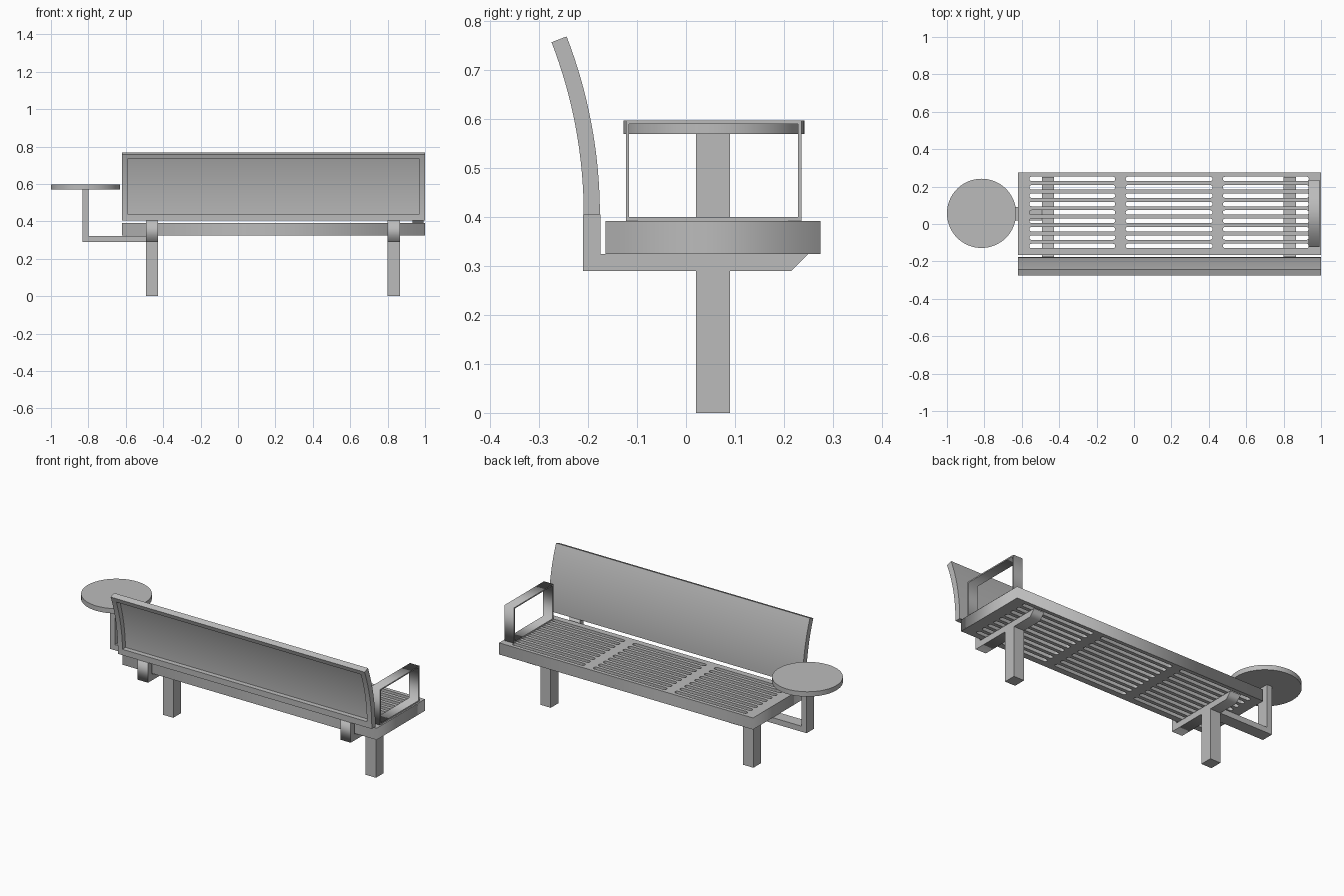
import bpy, bmesh
from math import sin, cos, pi
from mathutils import Matrix

cube = bpy.data.objects.get("Cube")
if cube:
    bpy.data.objects.remove(cube, do_unlink=True)

GREY = (0.5, 0.5, 0.5, 1)
metal = bpy.data.materials.new("grey_metal")
metal.use_nodes = True
metal.diffuse_color = GREY
metal.node_tree.nodes["Principled BSDF"].inputs["Base Color"].default_value = GREY

# Turns a local (x, y, z) into world (y, z, x), for side profiles
SIDEWAYS = Matrix(((0, 0, 1, 0), (1, 0, 0, 0), (0, 1, 0, 0), (0, 0, 0, 1)))


def finish(name, bm, smooth=False):
    """Store a bmesh as a named object."""
    mesh = bpy.data.meshes.new(name)
    bmesh.ops.recalc_face_normals(bm, faces=bm.faces)
    bm.to_mesh(mesh)
    bm.free()
    mesh.materials.append(metal)
    obj = bpy.data.objects.new(name, mesh)
    bpy.context.collection.objects.link(obj)
    if smooth:
        bpy.ops.object.select_all(action='DESELECT')
        obj.select_set(True)
        bpy.context.view_layer.objects.active = obj
        bpy.ops.object.shade_smooth_by_angle()
    return obj


def rect(x0, x1, y0, y1):
    return [(x0, y0), (x1, y0), (x1, y1), (x0, y1)]


def box(name, x0, x1, y0, y1, z0, z1):
    bm = bmesh.new()
    size = Matrix.Diagonal((x1 - x0, y1 - y0, z1 - z0, 1))
    centre = Matrix.Translation(((x0 + x1) / 2, (y0 + y1) / 2, (z0 + z1) / 2))
    bmesh.ops.create_cube(bm, size=1, matrix=centre @ size)
    return finish(name, bm)


def plate(name, loops, lo, hi, sideways=False):
    """Extrude an outline with holes from lo to hi."""
    curve = bpy.data.curves.new(name, 'CURVE')
    curve.dimensions = '2D'
    curve.fill_mode = 'BOTH'
    curve.extrude = (hi - lo) / 2
    for loop in loops:
        spline = curve.splines.new('POLY')
        spline.points.add(len(loop) - 1)
        spline.use_cyclic_u = True
        for point, (a, b) in zip(spline.points, loop):
            point.co = (a, b, 0, 1)
    temp = bpy.data.objects.new(name + "_outline", curve)
    bpy.context.collection.objects.link(temp)
    deps = bpy.context.evaluated_depsgraph_get()
    bm = bmesh.new()
    bm.from_mesh(temp.evaluated_get(deps).to_mesh())
    bpy.data.objects.remove(temp, do_unlink=True)
    bmesh.ops.remove_doubles(bm, verts=bm.verts, dist=0.0001)
    bm.transform(Matrix.Translation((0, 0, (lo + hi) / 2)))
    if sideways:
        bm.transform(SIDEWAYS)
    return finish(name, bm)


def slot(x0, x1, y, r=0.012, steps=6):
    """Long hole with round ends."""
    turn = [-pi / 2 + pi * i / steps for i in range(steps + 1)]
    right = [(x1 - r + r * cos(t), y + r * sin(t)) for t in turn]
    left = [(x0 + r - r * cos(t), y - r * sin(t)) for t in turn]
    return right + left


def arc_slab(name, r0, r1, t0, t1, x0, x1, steps=16):
    """Curved slab for the backrest, swept about a far rear centre."""
    bm = bmesh.new()
    rings = []
    for i in range(steps + 1):
        t = t0 + (t1 - t0) * i / steps
        rings.append([bm.verts.new((x, -1.186 + r * cos(t), 0.405 + r * sin(t)))
                      for x, r in rect(x0, x1, r0, r1)])
    for a, b in zip(rings, rings[1:]):
        for k in range(4):
            n = (k + 1) % 4
            bm.faces.new((a[k], a[n], b[n], b[k]))
    bm.faces.new(rings[0])
    bm.faces.new(rings[-1])
    return finish(name, bm, smooth=True)


# Seat slab with three columns of long slots
SEAT_L, SEAT_R = -0.62, 1.0
columns = [(-0.56, -0.10), (-0.045, 0.42), (0.475, 0.935)]
slots = [slot(a, b, 0.241 - 0.0448 * row) for a, b in columns for row in range(9)]
plate("seat", [rect(SEAT_L, SEAT_R, -0.165, 0.275)] + slots, 0.325, 0.392)

# Backrest: a thin curved sheet with a deep rim around its rear side
INNER, FRONT, TOP = 0.977, 1.01, 0.369
arc_slab("backrest_sheet", FRONT - 0.006, FRONT, 0, TOP, SEAT_L, SEAT_R)
arc_slab("backrest_side_rim_right", INNER, FRONT - 0.006, 0, TOP, SEAT_L, SEAT_L + 0.03)
arc_slab("backrest_side_rim_left", INNER, FRONT - 0.006, 0, TOP, SEAT_R - 0.03, SEAT_R)
for label, t0, t1 in (("bottom", 0, 0.035), ("top", 0.342, TOP)):
    arc_slab("backrest_" + label + "_rim", INNER, FRONT - 0.006, t0, t1,
             SEAT_L + 0.03, SEAT_R - 0.03, 3)

# Legs, each with a chamfered seat support that turns up to the backrest
support = [(-0.21, 0.29), (0.215, 0.29), (0.25, 0.325),
           (-0.175, 0.325), (-0.175, 0.405), (-0.21, 0.405)]
for side, x in (("right", -0.46), ("left", 0.833)):
    box(side + "_leg", x - 0.033, x + 0.033, 0.02, 0.09, 0, 0.29)
    plate(side + "_support", [support], x - 0.033, x + 0.033, sideways=True)

# Armrest: a flat strap bent into a closed loop
plate("armrest", [rect(-0.123, 0.236, 0.392, 0.597), rect(-0.116, 0.229, 0.4, 0.59)],
      0.932, 0.992, sideways=True)

# Side table on a post and an arm from the leg
box("table_arm", -0.80, -0.493, 0.02, 0.09, 0.29, 0.322)
box("table_post", -0.832, -0.80, 0.02, 0.09, 0.29, 0.572)
bm = bmesh.new()
bmesh.ops.create_cone(bm, cap_ends=True, segments=64, radius1=0.185, radius2=0.185,
                      depth=0.028, matrix=Matrix.Translation((-0.815, 0.057, 0.584)))
finish("table_top", bm, smooth=True)
